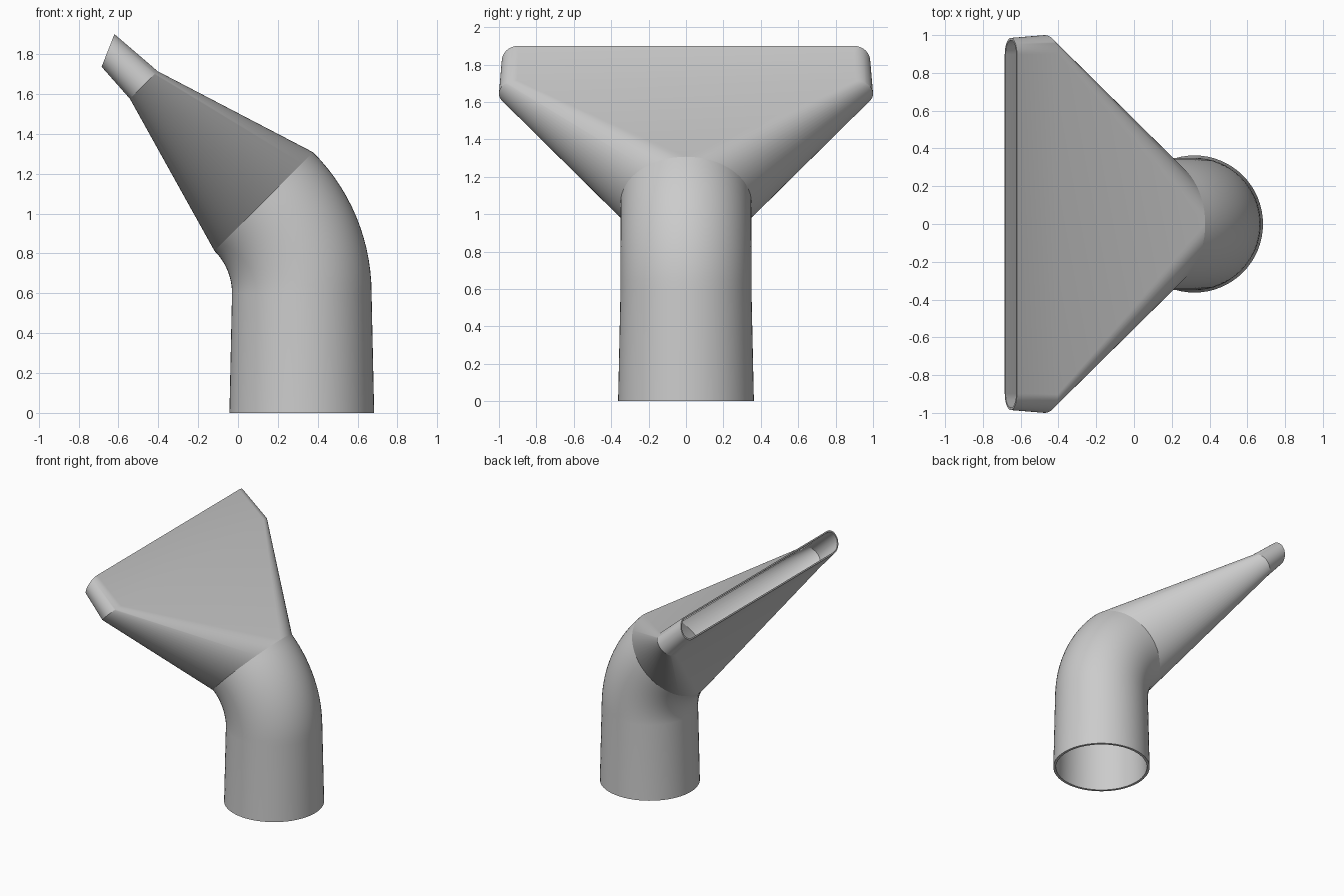
import bpy, bmesh
from math import sin, cos, pi
from mathutils import Vector

cube = bpy.data.objects.get("Cube")
if cube:
    bpy.data.objects.remove(cube, do_unlink=True)

grey = bpy.data.materials.new("plain grey")
grey.use_nodes = True
colour = (0.6, 0.6, 0.6, 1)
grey.diffuse_color = colour
grey.node_tree.nodes["Principled BSDF"].inputs["Base Color"].default_value = colour

HALF = 32  # segments in each half circle


def section(x, z, tilt, radius, spread=0.0):
    """Ring of two half circles pushed apart along y; tilt turns it about y."""
    across = Vector((cos(tilt), 0, sin(tilt)))
    ring = []
    for side in (1, -1):
        for i in range(HALF + 1):
            a = pi * i / HALF
            p = Vector((x, 0, z)) + across * radius * cos(a) * side
            p.y = side * (spread + radius * sin(a))
            ring.append(p)
    return ring


def hollow_loft(name, stations):
    """Skin the outer rings forward and the inner rings back, as one shell."""
    outer = [section(x, z, t, r, s) for x, z, t, r, s, wall in stations]
    inner = [section(x, z, t, r - wall, s) for x, z, t, r, s, wall in stations]
    bm = bmesh.new()
    rings = [[bm.verts.new(p) for p in ring] for ring in outer + inner[::-1]]
    for k, ring in enumerate(rings):
        after = rings[(k + 1) % len(rings)]
        for i in range(len(ring)):
            j = (i + 1) % len(ring)
            bm.faces.new((ring[i], ring[j], after[j], after[i]))
    bmesh.ops.remove_doubles(bm, verts=bm.verts, dist=1e-5)
    bmesh.ops.recalc_face_normals(bm, faces=bm.faces)
    mesh = bpy.data.meshes.new(name)
    bm.to_mesh(mesh)
    bm.free()
    mesh.materials.append(grey)
    obj = bpy.data.objects.new(name, mesh)
    bpy.context.collection.objects.link(obj)
    bpy.ops.object.select_all(action='DESELECT')
    obj.select_set(True)
    bpy.context.view_layer.objects.active = obj
    bpy.ops.object.shade_smooth_by_angle(angle=pi / 10)


# Tapered stem running into an eighth-turn elbow
BEND_X, BEND_Z, BEND_R, PIPE_R, WALL = -0.33, 0.6, 0.65, 0.35, 0.02
pipe = [(0.32, 0, 0, 0.363, 0, WALL)]
STEPS = 14
for n in range(STEPS + 1):
    t = pi / 4 * n / STEPS
    pipe.append((BEND_X + BEND_R * cos(t), BEND_Z + BEND_R * sin(t), t, PIPE_R, 0, WALL))
hollow_loft("elbow_pipe", pipe)

# Flare from the round pipe to a wide slot, ending in a slanted lip
fan = [
    pipe[-1],
    (-0.473, 1.645, pi / 4, 0.098, 0.902, 0.013),
    (-0.652, 1.818, 1.195, 0.088, 0.897, 0.012),
]
hollow_loft("fan_nozzle", fan)
